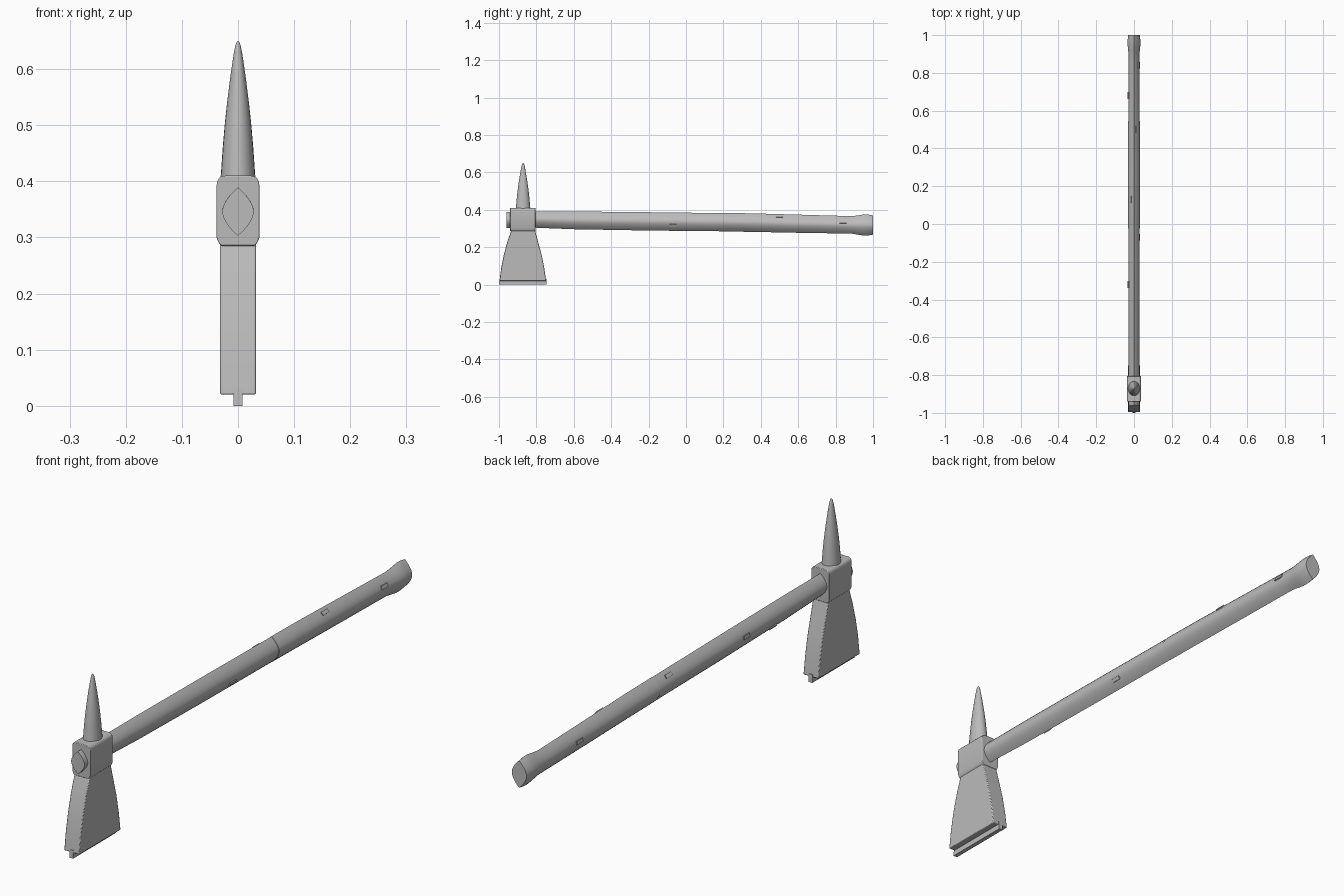
import bpy, bmesh, math
from mathutils import Vector, Matrix

if "Cube" in bpy.data.objects:
    bpy.data.objects.remove(bpy.data.objects["Cube"])

grey = bpy.data.materials.new("plain grey")
grey.diffuse_color = (0.5, 0.5, 0.5, 1)
grey.use_nodes = True
grey.node_tree.nodes["Principled BSDF"].inputs["Base Color"].default_value = grey.diffuse_color


def finish(name, bm, bevel=0.0, angle=35):
    bmesh.ops.recalc_face_normals(bm, faces=bm.faces)
    me = bpy.data.meshes.new(name)
    bm.to_mesh(me)
    bm.free()
    ob = bpy.data.objects.new(name, me)
    bpy.context.collection.objects.link(ob)
    me.materials.append(grey)
    if bevel:
        m = ob.modifiers.new("bevel", 'BEVEL')
        m.width, m.segments, m.limit_method = bevel, 2, 'ANGLE'
        m.angle_limit = math.radians(40)
    bpy.ops.object.select_all(action='DESELECT')
    ob.select_set(True)
    bpy.context.view_layer.objects.active = ob
    bpy.ops.object.shade_smooth_by_angle(angle=math.radians(angle))
    return ob


def loft(name, rings, bevel=0.0):
    """Skin a list of equal-length point rings and cap both ends."""
    bm = bmesh.new()
    loops = [[bm.verts.new(p) for p in r] for r in rings]
    n = len(loops[0])
    for a, b in zip(loops, loops[1:]):
        for i in range(n):
            j = (i + 1) % n
            bm.faces.new((a[i], a[j], b[j], b[i]))
    bm.faces.new(loops[0])
    bm.faces.new(loops[-1])
    return finish(name, bm, bevel)


# Handle stations: y, bottom z, top z, half width
STATIONS = [(-0.96, .303, .389, .028), (-0.80, .304, .391, .028), (-0.60, .296, .391, .029),
            (-0.20, .289, .387, .030), (0.20, .285, .382, .031), (0.201, .284, .383, .033),
            (0.35, .282, .381, .032), (0.60, .277, .374, .030), (0.85, .273, .367, .028),
            (0.89, .272, .366, .028), (0.92, .267, .370, .031), (0.95, .262, .375, .034),
            (0.97, .262, .375, .034), (1.0, .267, .370, .031)]


def lens(y, lo, hi, w, steps=8):
    """Lens section, pointed at top and bottom."""
    c, h = (lo + hi) / 2, (hi - lo) / 2
    ts = [-1 + i / steps for i in range(2 * steps + 1)]
    side = lambda t: w * (1 - abs(t) ** 1.8)
    return ([(side(t), y, c + h * t) for t in ts] +
            [(-side(t), y, c + h * t) for t in ts[-2:0:-1]])


loft("handle", [lens(*s) for s in STATIONS])


# Small plates lying on the handle: y, height on section (-1..1), side
def handle_plate(i, y, t, s):
    a, b = next((a, b) for a, b in zip(STATIONS, STATIONS[1:]) if a[0] <= y <= b[0])
    k = (y - a[0]) / (b[0] - a[0])
    lo, hi, w = (a[j] + (b[j] - a[j]) * k for j in (1, 2, 3))
    h = (hi - lo) / 2
    pos = Vector((s * w * (1 - abs(t) ** 1.8), y, (lo + hi) / 2 + h * t))
    slope = -1.8 * w * math.copysign(abs(t) ** 0.8, t)
    normal = Vector((s * h, 0, -slope)).normalized()
    along = Vector((0, 1, 0))
    rot = Matrix((along, normal.cross(along), normal)).transposed().to_4x4()
    bm = bmesh.new()
    bmesh.ops.create_cube(bm, size=1, matrix=Matrix.Translation(pos) @ rot @
                          Matrix.Diagonal((.036, .014, .007, 1)))
    finish(f"handle_plate_{i}", bm)


for i, p in enumerate([(.50, .72, 1), (.84, .3, 1), (-.07, -.4, 1), (.13, .65, -1),
                       (-.32, .1, -1), (.68, .1, -1), (-.50, -.7, -1)]):
    handle_plate(i, *p)

# Head block: rounded profile extruded along y
half = [(.030, .285), (.034, .290), (.038, .299), (.038, .393)]
half += [(.023 + .015 * math.cos(a), .395 + .015 * math.sin(a))
         for a in (math.radians(d) for d in (18, 36, 54, 72, 90))]
profile = half + [(-x, z) for x, z in reversed(half)]
loft("head_block", [[(x, y, z) for x, z in profile] for y in (-.94, -.805)], .002)

# Flared blade
def rect(z, y0, y1, w):
    return [(-w, y0, z), (w, y0, z), (w, y1, z), (-w, y1, z)]


loft("blade", [rect(z, y0, y1, .032) for z, y0, y1 in
               [(.29, -.934, -.807), (.23, -.955, -.791), (.16, -.974, -.772),
                (.09, -.988, -.758), (.02, -.997, -.748)]], .003)
loft("cutting_edge", [rect(.03, -.998, -.747, .008), rect(0, -1.0, -.745, .008)])

# Spike on top, slightly deeper than it is wide
SPIKE = [(.40, .0315), (.42, .030), (.46, .0272), (.50, .0238), (.54, .0195), (.58, .0145),
         (.61, .0103), (.63, .0072), (.642, .0048), (.648, .0024), (.65, .0006)]
N = 24
loft("spike", [[(r * math.cos(2 * math.pi * i / N), -.871 + 1.25 * r * math.sin(2 * math.pi * i / N), z)
                for i in range(N)] for z, r in SPIKE])
